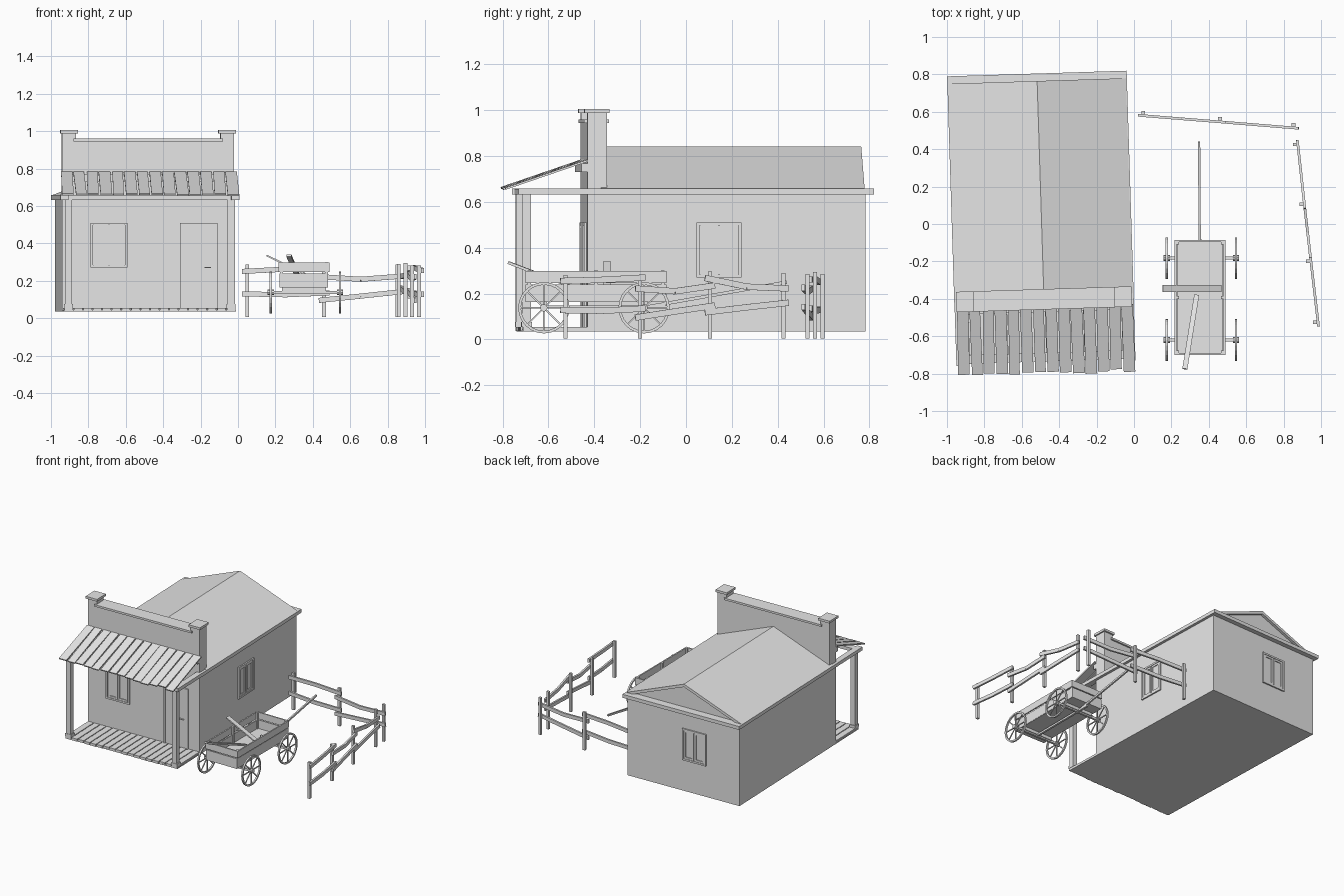
import bpy, bmesh, random
from math import pi, cos, sin, radians
from mathutils import Matrix, Vector

random.seed(4)
cube = bpy.data.objects.get("Cube")
if cube:
    bpy.data.objects.remove(cube, do_unlink=True)

GREY = bpy.data.materials.new("weathered_grey")
GREY.use_nodes = True
GREY.diffuse_color = (0.8, 0.8, 0.8, 1)
GREY.node_tree.nodes["Principled BSDF"].inputs["Base Color"].default_value = (0.8, 0.8, 0.8, 1)

WORLD = Matrix.Identity(4)
# The house stands slightly turned: local x is width, local y is depth behind the facade
HOUSE = Matrix.Translation((-0.48, -0.445, 0)) @ Matrix.Rotation(radians(1.8), 4, 'Z')


def finish(name, bm, frame=WORLD):
    bmesh.ops.recalc_face_normals(bm, faces=bm.faces)
    mesh = bpy.data.meshes.new(name)
    bm.to_mesh(mesh)
    bm.free()
    mesh.materials.append(GREY)
    obj = bpy.data.objects.new(name, mesh)
    obj.matrix_world = frame
    bpy.context.collection.objects.link(obj)
    return obj


def add_box(bm, x, y, z, frame=WORLD):
    size = Matrix.Diagonal((x[1] - x[0], y[1] - y[0], z[1] - z[0], 1))
    mid = Matrix.Translation((sum(x) / 2, sum(y) / 2, sum(z) / 2))
    bmesh.ops.create_cube(bm, size=1, matrix=frame @ mid @ size)


def box(name, x, y, z, frame=WORLD):
    bm = bmesh.new()
    add_box(bm, x, y, z)
    return finish(name, bm, frame)


def add_beam(bm, a, b, width, height):
    """Rectangular bar from a to b; width is horizontal, height upright."""
    a, b = Vector(a), Vector(b)
    along = (b - a).normalized()
    side = along.cross(Vector((0, 0, 1)))
    side = side.normalized() if side.length > 0.01 else Vector((1, 0, 0))
    up = side.cross(along)
    turn = Matrix((side, along, up)).transposed().to_4x4()
    size = Matrix.Diagonal((width, (b - a).length, height, 1))
    bmesh.ops.create_cube(bm, size=1, matrix=Matrix.Translation((a + b) / 2) @ turn @ size)


def beam(name, a, b, width, height, frame=WORLD):
    bm = bmesh.new()
    add_beam(bm, a, b, width, height)
    return finish(name, bm, frame)


def prism(name, outline, y0, y1, frame):
    """Extrude an x-z outline from y0 to y1."""
    bm = bmesh.new()
    face = bm.faces.new([bm.verts.new((x, y0, z)) for x, z in outline])
    new = bmesh.ops.extrude_face_region(bm, geom=[face])["geom"]
    bmesh.ops.translate(bm, vec=(0, y1 - y0, 0), verts=[v for v in new if isinstance(v, bmesh.types.BMVert)])
    return finish(name, bm, frame)


# House body, eaves and gable roof
box("house_walls", (-0.46, 0.46), (0.005, 1.215), (0.035, 0.64), HOUSE)
box("eave_plate", (-0.48, 0.48), (0.0, 1.25), (0.632, 0.658), HOUSE)
prism("gable_core", [(-0.44, 0.655), (0.44, 0.655), (0, 0.82)], 0.06, 1.19, HOUSE)
for s, side in ((-1, "right"), (1, "left")):
    prism(f"roof_slope_{side}", [(0, 0.842), (s * 0.475, 0.658), (s * 0.42, 0.658), (0, 0.82)], 0.06, 1.21, HOUSE)

# False front with end pillars and caps
box("facade", (-0.46, 0.46), (0, 0.085), (0.035, 0.95), HOUSE)
box("facade_trim", (-0.4, 0.4), (-0.012, 0.097), (0.945, 0.96), HOUSE)
for s, side in ((-1, "right"), (1, "left")):
    c = s * 0.423
    box(f"pillar_{side}", (c - 0.037, c + 0.037), (0, 0.085), (0.94, 0.99), HOUSE)
    box(f"pillar_cap_{side}", (c - 0.047, c + 0.047), (-0.012, 0.097), (0.988, 1.005), HOUSE)

# Porch floor
box("porch_base", (-0.46, 0.46), (-0.28, 0), (0.035, 0.044), HOUSE)
bm = bmesh.new()
count = 18
step = 0.92 / count
for i in range(count):
    x = -0.46 + i * step
    add_box(bm, (x + 0.003, x + step - 0.003), (-0.288 + random.uniform(0, 0.01), 0), (0.036, 0.055))
finish("porch_floor_planks", bm, HOUSE)

# Porch posts and beams
for s, side in ((-1, "right"), (1, "left")):
    c = s * 0.435
    box(f"porch_post_{side}", (c - 0.019, c + 0.019), (-0.284, -0.246), (0.055, 0.635), HOUSE)
    box(f"post_foot_{side}", (c - 0.024, c + 0.024), (-0.287, -0.241), (0.055, 0.075), HOUSE)
    c = s * 0.457
    box(f"porch_side_beam_{side}", (c - 0.022, c + 0.022), (-0.3, 0.01), (0.632, 0.658), HOUSE)
box("porch_front_beam", (-0.47, 0.47), (-0.29, -0.243), (0.632, 0.656), HOUSE)
box("porch_ledger", (-0.46, 0.46), (-0.025, 0), (0.73, 0.768), HOUSE)

# Uneven porch roof planks
bm = bmesh.new()
count = 14
step = 0.95 / count
for i in range(count):
    x = -0.472 + (i + 0.5) * step
    out = random.uniform(-0.012, 0.008)
    skew = random.uniform(-0.004, 0.004)
    add_beam(bm, (x + skew, -0.35 + out, 0.66 + out / 3), (x - skew, 0, 0.78),
             step - random.uniform(0.004, 0.012), 0.009)
finish("porch_roof_planks", bm, HOUSE)


def window(name, place):
    """Two-sash window; local x is width, -y is outward, z is up."""
    bm = bmesh.new()
    w, h, bar = 0.098, 0.12, 0.013
    for s in (-1, 1):
        add_box(bm, sorted((s * w, s * (w - bar))), (-0.01, 0.005), (-h, h))
        add_box(bm, (-w, w), (-0.01, 0.005), sorted((s * h, s * (h - bar))))
        inner, outer = s * 0.004, s * (w - bar - 0.003)
        for x in (inner, outer):
            add_box(bm, sorted((x, x + (s if x == inner else -s) * 0.012)), (-0.006, 0.005), (-h + bar, h - bar))
        for t in (-1, 1):
            z = t * (h - bar)
            add_box(bm, sorted((inner, outer)), (-0.006, 0.005), sorted((z, z - t * 0.014)))
    finish(name, bm, HOUSE @ place)


window("front_window", Matrix.Translation((-0.21, 0, 0.39)))
window("side_window", Matrix.Translation((0.46, 0.575, 0.39)) @ Matrix.Rotation(pi / 2, 4, 'Z'))
window("back_window", Matrix.Translation((-0.09, 1.215, 0.39)) @ Matrix.Rotation(pi, 4, 'Z'))

# Door with frame and handle
box("door_panel", (0.175, 0.365), (-0.004, 0.004), (0.055, 0.505), HOUSE)
bm = bmesh.new()
for x in (0.17, 0.357):
    add_box(bm, (x, x + 0.012), (-0.011, 0.005), (0.055, 0.51))
add_box(bm, (0.17, 0.369), (-0.011, 0.005), (0.498, 0.51))
finish("door_frame", bm, HOUSE)
box("door_handle", (0.3, 0.335), (-0.014, 0), (0.268, 0.274), HOUSE)

# Wagon bed: floor, two boards on every side, corner stakes
X0, X1, Y0, Y1 = 0.217, 0.488, -0.7, -0.085
box("wagon_floor", (X0 + 0.008, X1 - 0.008), (Y0, Y1), (0.163, 0.175))
bm = bmesh.new()
for low, high, inset in ((0.165, 0.24, 0.006), (0.247, 0.298, 0)):
    for x in (X0 + inset, X1 - inset - 0.01):
        add_box(bm, (x, x + 0.01), (Y0, Y1), (low, high))
    for y in (Y0, Y1 - 0.01):
        add_box(bm, (X0 + inset, X1 - inset), (y, y + 0.01), (low, high))
finish("wagon_boards", bm)
bm = bmesh.new()
for x in (X0 + 0.015, X1 - 0.015):
    for y in (Y0 + 0.016, (Y0 + Y1) / 2, Y1 - 0.016):
        add_box(bm, (x - 0.008, x + 0.008), (y - 0.008, y + 0.008), (0.165, 0.3))
finish("wagon_stakes", bm)


def wheel(name, centre):
    bm = bmesh.new()
    rings = []
    n = 24
    for i in range(n):
        a = 2 * pi * i / n
        rings.append([bm.verts.new((x, r * cos(a), r * sin(a)))
                      for x, r in ((-0.006, 0.112), (0.006, 0.112), (0.006, 0.1), (-0.006, 0.1))])
    for i in range(n):
        p, q = rings[i], rings[(i + 1) % n]
        for j in range(4):
            k = (j + 1) % 4
            bm.faces.new((p[j], p[k], q[k], q[j]))
    for i in range(8):
        a = pi * i / 4
        add_beam(bm, (0, 0, 0), (0, 0.104 * cos(a), 0.104 * sin(a)), 0.006, 0.007)
    bmesh.ops.create_cone(bm, cap_ends=True, segments=10, radius1=0.016, radius2=0.016, depth=0.034,
                          matrix=Matrix.Rotation(pi / 2, 4, 'Y'))
    finish(name, bm, Matrix.Translation(centre))


# Running gear
for y, end in ((-0.62, "front"), (-0.183, "rear")):
    for x, side in ((0.175, "right"), (0.545, "left")):
        wheel(f"wheel_{end}_{side}", (x, y, 0.138))
    box(f"axle_{end}", (0.165, 0.555), (y - 0.008, y + 0.008), (0.13, 0.146))
    box(f"bolster_{end}", (0.235, 0.47), (y - 0.014, y + 0.014), (0.14, 0.165))
box("reach_pole", (0.345, 0.36), (-0.62, -0.08), (0.134, 0.148))
beam("wagon_tongue", (0.352, -0.18, 0.14), (0.348, 0.44, 0.25), 0.012, 0.014)

# Loose planks leaning in the wagon
beam("loose_plank_across", (0.153, -0.345, 0.335), (0.465, -0.345, 0.185), 0.036, 0.009)
beam("loose_plank_lengthwise", (0.272, -0.775, 0.335), (0.335, -0.38, 0.185), 0.027, 0.012)


def fence(name, posts, offset, heights):
    """Posts joined by two sagging rails per bay, set beside the posts."""
    bm = bmesh.new()
    for x, y in posts:
        add_box(bm, (x - 0.01, x + 0.01), (y - 0.009, y + 0.009), (0.005, random.uniform(0.28, 0.298)))
    finish(name + "_posts", bm)
    bm = bmesh.new()
    off = Vector(offset)
    for (p, q), rails in zip(zip(posts, posts[1:]), heights):
        a, b = Vector((*p, 0)) + off, Vector((*q, 0)) + off
        over = (b - a) * 0.07
        a, b = a - over, b + over
        for z0, zm, z1 in rails:
            mid = (a + b) / 2 + Vector((0, 0, zm))
            add_beam(bm, a + Vector((0, 0, z0)), mid, 0.014, 0.027)
            add_beam(bm, mid, b + Vector((0, 0, z1)), 0.014, 0.027)
    finish(name + "_rails", bm)


fence("back_fence", [(0.05, 0.595), (0.46, 0.562), (0.853, 0.53)], (0, -0.016, 0),
      [((0.25, 0.262, 0.262), (0.13, 0.125, 0.135)), ((0.222, 0.208, 0.225), (0.095, 0.118, 0.142))])
fence("side_fence", [(0.86, 0.425), (0.895, 0.105), (0.93, -0.2), (0.968, -0.525)], (0.016, 0, 0),
      [((0.222, 0.23, 0.268), (0.16, 0.14, 0.118)), ((0.235, 0.21, 0.222), (0.148, 0.122, 0.095)),
       ((0.27, 0.26, 0.255), (0.135, 0.125, 0.128))])
